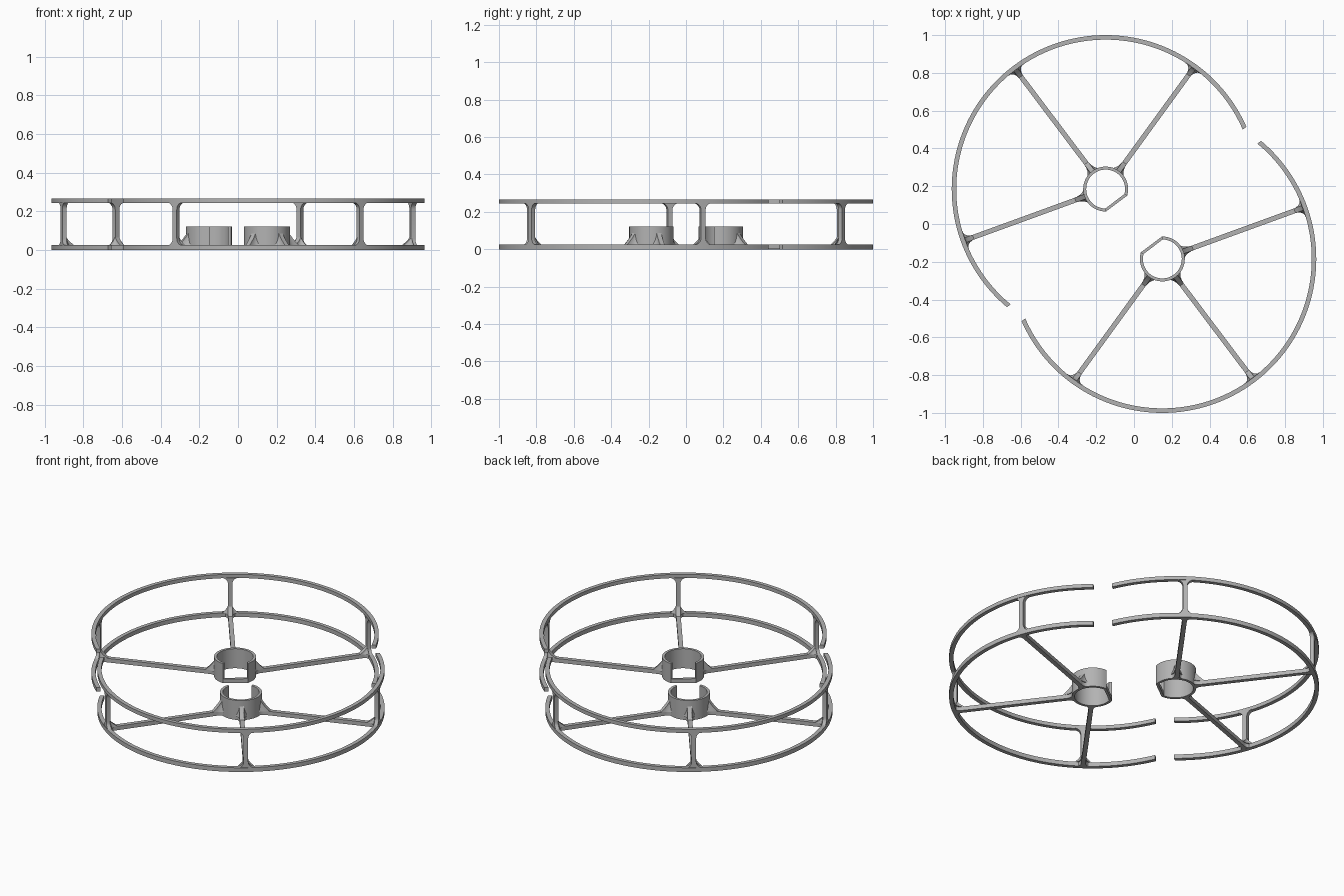
import bpy, bmesh, math
from math import sin, cos, pi, radians
from mathutils import Matrix

if "Cube" in bpy.data.objects:
    bpy.data.objects.remove(bpy.data.objects["Cube"])

CX, CY = -0.150, 0.185      # centre of one half; the other is turned 180 degrees
R_OUT, R_IN = 0.815, 0.791  # rim radii
HUB_OUT, HUB_IN = 0.119, 0.103
BAR, TOP, HUB_TOP = 0.026, 0.267, 0.122
HALF_W = 0.013              # half width of spokes and posts
OPEN = radians(307)         # direction the open side faces
SPOKES = [radians(a) for a in (54, 127, 200)]

grey = bpy.data.materials.new("grey plastic")
grey.diffuse_color = (0.45, 0.45, 0.45, 1)
grey.use_nodes = True
grey.node_tree.nodes["Principled BSDF"].inputs["Base Color"].default_value = grey.diffuse_color


def finish(bm, name):
    """Make the part and its half-turn twin."""
    bmesh.ops.recalc_face_normals(bm, faces=bm.faces)
    mesh = bpy.data.meshes.new(name)
    bm.to_mesh(mesh)
    bm.free()
    mesh.materials.append(grey)
    for side, turn in ((1, 0), (-1, pi)):
        ob = bpy.data.objects.new(name, mesh)
        bpy.context.collection.objects.link(ob)
        ob.location = (side * CX, side * CY, 0)
        ob.rotation_euler.z = turn
    bpy.ops.object.select_all(action='DESELECT')
    ob.select_set(True)
    bpy.context.view_layer.objects.active = ob
    bpy.ops.object.shade_smooth_by_angle(angle=radians(35))


def strip(bm, outer, inner, z0, z1):
    """Solid wall between two plan curves."""
    rows = [[bm.verts.new((*o, z0)), bm.verts.new((*o, z1)),
             bm.verts.new((*i, z1)), bm.verts.new((*i, z0))]
            for o, i in zip(outer, inner)]
    for a, b in zip(rows, rows[1:]):
        for k in range(4):
            n = (k + 1) % 4
            bm.faces.new((a[k], b[k], b[n], a[n]))
    bm.faces.new(rows[0])
    bm.faces.new(rows[-1][::-1])


def arc(r, cut, n):
    """Arc trimmed by a straight line at distance cut on the open side."""
    h = math.acos(cut / r)
    return [(r * cos(a), r * sin(a)) for a in
            (OPEN + h + (2 * pi - 2 * h) * k / n for k in range(n + 1))]


def loft(bm, sections, matrix):
    """Solid through matching closed sections."""
    rows = [[bm.verts.new(matrix @ Matrix.Translation(p).translation)
             for p in s] for s in sections]
    for a, b in zip(rows, rows[1:]):
        for k in range(len(a)):
            n = (k + 1) % len(a)
            bm.faces.new((a[k], a[n], b[n], b[k]))
    bm.faces.new(rows[0][::-1])
    bm.faces.new(rows[-1])


def bar_outline(s0, s1, f0, f1):
    """Bar from s0 to s1 with concave fillets f0 and f1 at its ends."""
    q = [k * pi / 12 for k in range(7)]
    side = [(s0 + f0 * (1 - sin(a)), HALF_W + f0 * (1 - cos(a))) for a in q[::-1]]
    side += [(s1 - f1 * (1 - sin(a)), HALF_W + f1 * (1 - cos(a))) for a in q]
    return side + [(s, -t) for s, t in side[::-1]]


def corner(bm, r0, way, reach, height, flare, matrix):
    """Swept corner web rising from a spoke onto a wall."""
    sections = []
    for j in range(8):
        u = j / 7
        k = max((1 - u) ** 1.5, 0.02)
        half = [(r0 + way * reach * k * (1 - sin(a)), HALF_W + flare * k * (1 - cos(a)))
                for a in (i * pi / 12 for i in range(7))]
        sections.append([(r, t, BAR - 0.001 + u * height)
                         for r, t in half + [(r, -t) for r, t in half[::-1]]])
    loft(bm, sections, matrix)


# Lower and upper rims
for name, z0, z1 in (("lower_rim", 0, BAR), ("upper_rim", TOP - BAR + 0.003, TOP)):
    bm = bmesh.new()
    strip(bm, arc(R_OUT, 0.185, 110), arc(R_IN, 0.185, 110), z0, z1)
    finish(bm, name)

# Hub wall, open on its flat side, with a low bar closing the bottom
bm = bmesh.new()
outer, inner = arc(HUB_OUT, 0.096, 48), arc(HUB_IN, 0.081, 48)
strip(bm, outer, inner, 0, HUB_TOP)
strip(bm, (outer[-1], outer[0]), (inner[-1], inner[0]), 0, BAR)
finish(bm, "hub")

spokes, posts, webs = bmesh.new(), bmesh.new(), bmesh.new()
for ang in SPOKES:
    turn = Matrix.Rotation(ang, 4, 'Z')
    # Spoke, flared into hub and rim
    plan = bar_outline(0.106, 0.798, 0.040, 0.035)
    loft(spokes, [[(r, t, z) for r, t in plan] for z in (0.0005, BAR - 0.0005)], turn)
    # Post between the rims, flared at both ends
    front = bar_outline(BAR - 0.002, TOP - BAR + 0.005, 0.036, 0.036)
    loft(posts, [[(r, t, z) for z, t in front] for r in (0.788, 0.812)], turn)
    # Corner webs at the hub and at the post foot
    corner(webs, 0.106, 1, 0.065, 0.092, 0.040, turn)
    corner(webs, 0.790, -1, 0.045, 0.046, 0.036, turn)
finish(spokes, "spokes")
finish(posts, "posts")
finish(webs, "corner_webs")
